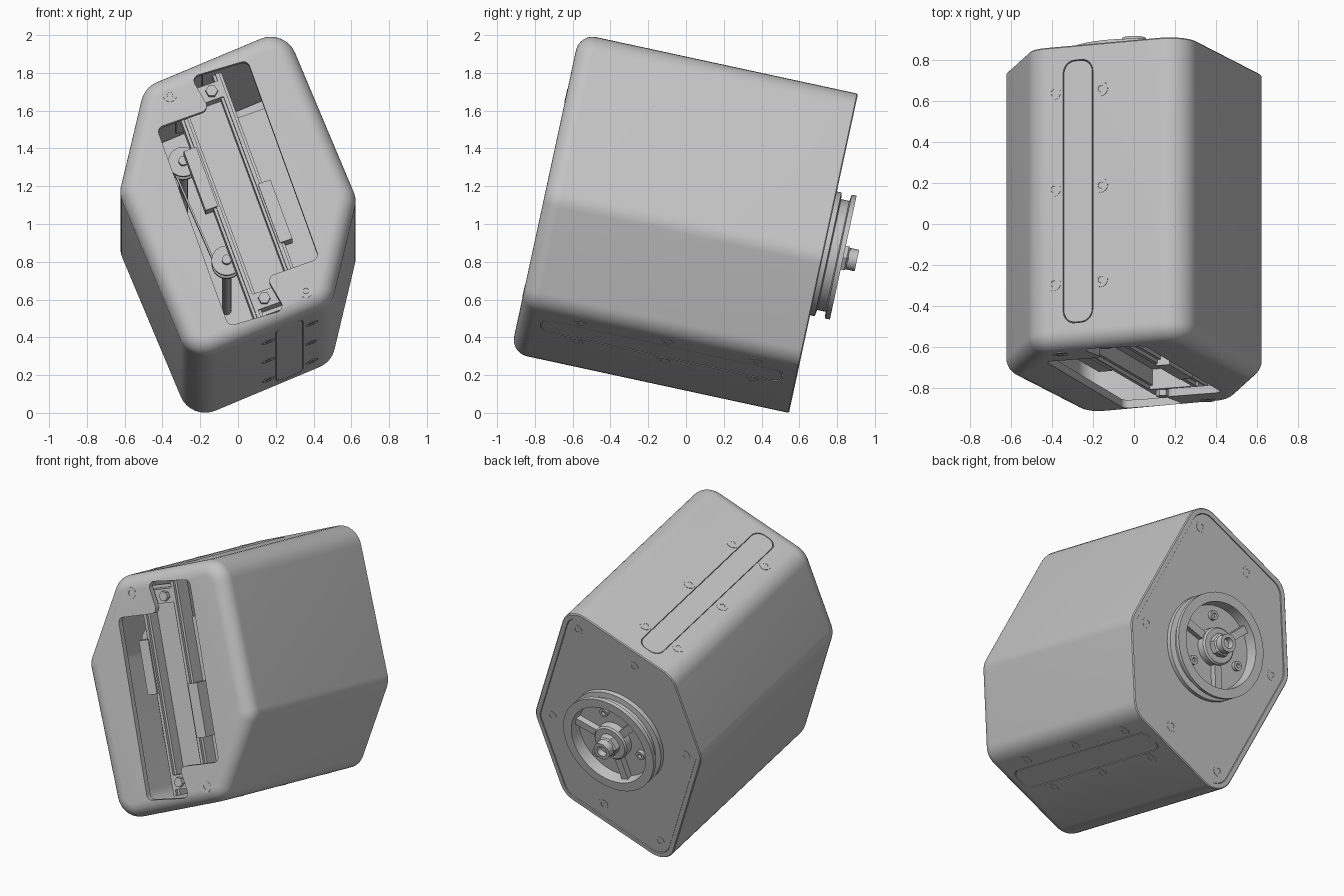
import bpy
import bmesh
from math import pi, cos, sin, radians
from mathutils import Matrix, Vector

cube = bpy.data.objects.get("Cube")
if cube:
    bpy.data.objects.remove(cube, do_unlink=True)

grey = bpy.data.materials.new("housing grey")
grey.use_nodes = True
colour = (0.55, 0.55, 0.55, 1)
grey.diffuse_color = colour
grey.node_tree.nodes["Principled BSDF"].inputs["Base Color"].default_value = colour

# Housing axis runs front to back and dips towards the back
BODY = Matrix.Translation((0, -0.009, 1.004)) @ Matrix.Rotation(radians(-12.2), 4, "X")
HALF = 0.754
FLIP = Matrix.Rotation(pi, 4, "Y")


def frame(a, b, c, origin=(0, 0, 0)):
    m = Matrix((a, b, c)).transposed().to_4x4()
    m.translation = origin
    return m


# Cross-section plane with height measured backwards along the axis
AXIS = frame((1, 0, 0), (0, 0, 1), (0, 1, 0))


def loft(name, loops, place=AXIS, closed=False):
    """Skin a list of (2D outline, height) loops into a solid."""
    bm = bmesh.new()
    m = BODY @ place
    rings = [[bm.verts.new(m @ Vector((p[0], p[1], h))) for p in pts] for pts, h in loops]
    pairs = list(zip(rings, rings[1:]))
    if closed:
        pairs.append((rings[-1], rings[0]))
    else:
        bm.faces.new(rings[0])
        bm.faces.new(rings[-1])
    for r, s in pairs:
        for i in range(len(r)):
            j = (i + 1) % len(r)
            bm.faces.new((r[i], r[j], s[j], s[i]))
    bmesh.ops.recalc_face_normals(bm, faces=bm.faces)
    mesh = bpy.data.meshes.new(name)
    bm.to_mesh(mesh)
    bm.free()
    mesh.materials.append(grey)
    ob = bpy.data.objects.new(name, mesh)
    bpy.context.collection.objects.link(ob)
    return ob


def prism(name, pts, h0, h1, place=AXIS):
    return loft(name, [(pts, h0), (pts, h1)], place)


def lathe(name, profile, place=AXIS, at=(0, 0), sides=48, closed=False):
    def ring(r):
        return [(at[0] + r * cos(2 * pi * i / sides), at[1] + r * sin(2 * pi * i / sides))
                for i in range(sides)]
    return loft(name, [(ring(r), h) for r, h in profile], place, closed)


def rounded(pts, radius, inset=0.0, steps=8):
    """Round every corner; inset shrinks a convex outline."""
    out = []
    pts = [Vector(p) for p in pts]
    for i, p in enumerate(pts):
        d1 = (pts[i - 1] - p).normalized()
        d2 = (pts[(i + 1) % len(pts)] - p).normalized()
        half = d1.angle(d2) / 2
        centre = p + (d1 + d2).normalized() * radius / sin(half)
        reach = radius * cos(half) / sin(half)
        a = (p + d1 * reach - centre).normalized()
        b = (p + d2 * reach - centre).normalized()
        for k in range(steps + 1):
            out.append(centre + a.slerp(b, k / steps) * (radius - inset))
    return out


def cut(ob, cutters):
    for c in cutters:
        mod = ob.modifiers.new("cut", "BOOLEAN")
        mod.operation = "DIFFERENCE"
        mod.solver = "EXACT"
        mod.object = c
    bpy.context.view_layer.update()
    deps = bpy.context.evaluated_depsgraph_get()
    mesh = bpy.data.meshes.new_from_object(ob.evaluated_get(deps))
    ob.modifiers.clear()
    ob.data = mesh
    for c in cutters:
        bpy.data.objects.remove(c, do_unlink=True)


def both_ends(pts):
    return pts + [(-x, -z) for x, z in pts]


# Hollow six-sided housing with a soft front edge
hexagon = both_ends([(-0.495, 0.59), (0.249, 0.909), (0.629, -0.015)])


def section(inset):
    return rounded(hexagon, 0.14, inset)


FILLET = 0.09
loops = [(section(0.035), -HALF + 0.04), (section(0.035), HALF), (section(0.006), HALF),
         (section(0), HALF - 0.006)]
for k in range(9):
    a = k / 8 * pi / 2
    loops.append((section(FILLET * (1 - cos(a))), -HALF + FILLET * (1 - sin(a))))
housing = loft("housing", loops)

# Front slot with a screw tab at each end
slot = both_ends([(-0.25, 0.63), (0.05, 0.72), (0.43, -0.353), (0.15, -0.455)])
cutters = [prism("slot_cutter", rounded(slot, 0.035), -HALF - 0.1, -HALF + 0.1)]

# Cover strips on the top and bottom faces
edge = (Vector(hexagon[1]) - Vector(hexagon[0])).normalized()
top_face = frame((edge.x, 0, edge.y), (0, 1, 0), (-edge.y, 0, edge.x),
                 (hexagon[0][0], 0, hexagon[0][1]))


def strip(gap):
    s0, s1, w0, w1 = 0.163 + gap, 0.32 - gap, -0.63 + gap, 0.68 - gap
    return rounded([(s0, w0), (s1, w0), (s1, w1), (s0, w1)], 0.06)


SCREW = [(0.036, -0.01), (0.036, 0.002), (0.016, 0.002), (0.013, -0.006)]
for label, face in (("top", top_face), ("bottom", FLIP @ top_face)):
    cutters.append(prism("strip_cutter", strip(0), -0.07, 0.05, face))
    prism(label + "_cover_strip", strip(0.004), -0.035, -0.001, face)
    for s in (0.114, 0.364):
        for w in (-0.427, 0.044, 0.525):
            lathe(label + "_screw", SCREW, face, (s, w), 20)
cut(housing, cutters)

# Back lid and its screws
LID = HALF - 0.005
prism("back_lid", section(0.038), LID - 0.045, LID)
back = AXIS @ Matrix.Translation((0, 0, LID))
for at in both_ends([(-0.2, 0.58), (0.5, 0.0), (0.2, 0.74)]):
    lathe("back_screw", SCREW, back, at, 20)

# Front tab screws
front = frame((1, 0, 0), (0, 0, 1), (0, -1, 0), (0, -HALF, 0))
for at in both_ends([(-0.36, 0.53)]):
    lathe("front_screw", SCREW, front, at, 24)

# Grooved wheel on the back
lathe("wheel_rim", [(0.335, 0), (0.335, 0.03), (0.3, 0.036), (0.3, 0.08), (0.335, 0.086),
                    (0.335, 0.112), (0.275, 0.112), (0.265, 0)], back, closed=True, sides=64)
lathe("wheel_disc", [(0.272, 0), (0.272, 0.035)], back)
lathe("wheel_boss", [(0.12, 0.03), (0.12, 0.085), (0.11, 0.095), (0.07, 0.095), (0.07, 0.07)], back)
lathe("shaft_collar", [(0.075, 0.03), (0.075, 0.13), (0.062, 0.14)], back, sides=6)
lathe("shaft", [(0.058, 0.03), (0.058, 0.186), (0.035, 0.186), (0.03, 0.15)], back, sides=24)
for k in range(6):
    a = k * pi / 3 + 0.3
    if k % 2:
        lathe("wheel_bolt", [(0.03, 0.03), (0.03, 0.06), (0.014, 0.06), (0.012, 0.045)],
              back, (0.2 * cos(a), 0.2 * sin(a)), 16)
    else:
        web = Matrix.Rotation(a, 4, "Z")
        prism("wheel_web", [(0.1, -0.025), (0.27, -0.025), (0.27, 0.025), (0.1, 0.025)],
              0.03, 0.075, back @ web)

# Slot directions: u along the slot, v across it
ALONG, ACROSS = Vector((0.34, -0.94)), Vector((0.94, 0.34))


def bar(name, u, v, h0, h1):
    pts = [ALONG * a + ACROSS * b for a, b in
           ((u[0], v[0]), (u[1], v[0]), (u[1], v[1]), (u[0], v[1]))]
    return prism(name, pts, h0, h1)


# Carriage seen through the slot
bar("carriage_plate", (-0.64, 0.64), (-0.1, 0.1), -0.6, -0.57)
bar("side_panel", (-0.42, 0.5), (0.14, 0.3), -0.58, -0.56)
for sign in (-1, 1):
    def span(a, b):
        return sorted((a * sign, b * sign))
    bar("rail", (-0.66, 0.66), span(0.095, 0.145), -0.68, -0.57)
    bar("rail_lip", (-0.66, 0.66), span(0.11, 0.13), -0.7, -0.68)
    bar("slider_block", span(-0.02, 0.32), span(0.12, 0.19), -0.71, -0.6)
    bar("end_bracket", span(0.53, 0.62), span(-0.12, 0.14), -0.7, -0.6)
    for v in (-0.06, 0.06):
        lathe("bracket_bolt", [(0.032, -0.73), (0.032, -0.69)],
              at=(ALONG * 0.575 + ACROSS * v) * sign, sides=6)

# Belt pulleys inside
pulleys = [Vector((-0.29, 0.215)), Vector((-0.06, -0.32))]
for p in pulleys:
    lathe("pulley", [(0.08, -0.55), (0.08, -0.53), (0.065, -0.52), (0.065, -0.48),
                     (0.08, -0.47), (0.08, -0.45)], at=p, sides=32)
    lathe("pulley_axle", [(0.025, -0.58), (0.025, 0.7)], at=p, sides=16)
run = (pulleys[1] - pulleys[0]).normalized()
side = Vector((-run.y, run.x)) * 0.066
for sign in (-1, 1):
    a, b = side * sign, side * sign * 0.85
    prism("belt", [pulleys[0] + a, pulleys[1] + a, pulleys[1] + b, pulleys[0] + b], -0.518, -0.482)

# Smooth shading with crisp edges
bpy.ops.object.select_all(action="DESELECT")
for ob in bpy.context.collection.objects:
    if ob.type == "MESH" and grey.name in ob.data.materials:
        ob.select_set(True)
        bpy.context.view_layer.objects.active = ob
bpy.ops.object.shade_smooth_by_angle(angle=radians(30))
